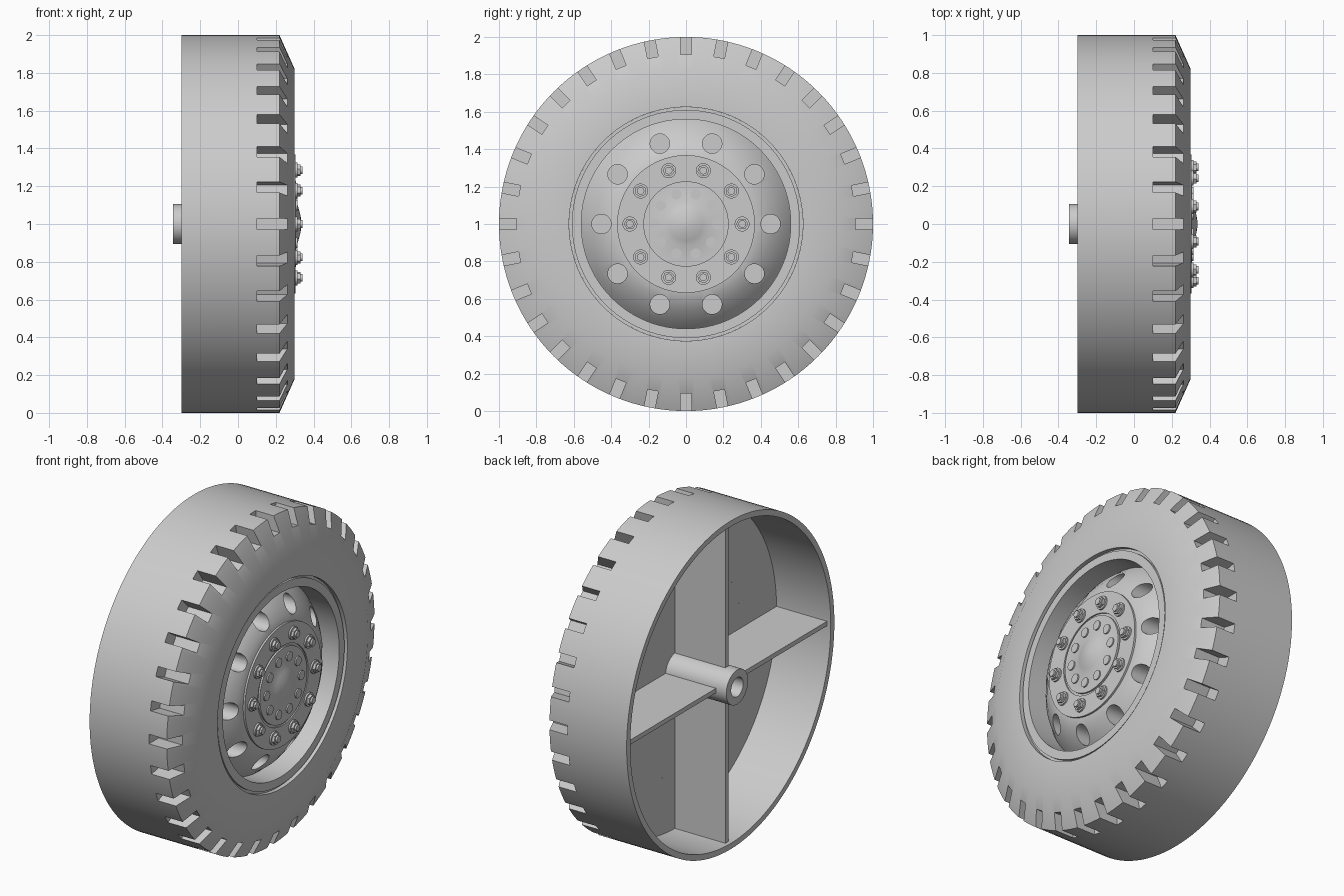
import bpy, bmesh
from math import pi, tau, cos, sin, radians
from mathutils import Matrix, Vector

if "Cube" in bpy.data.objects:
    bpy.data.objects.remove(bpy.data.objects["Cube"])

grey = bpy.data.materials.new("plain_grey")
grey.use_nodes = True
COLOUR = (0.6, 0.6, 0.6, 1)
grey.diffuse_color = COLOUR
grey.node_tree.nodes["Principled BSDF"].inputs["Base Color"].default_value = COLOUR

AXLE = Matrix.Translation((0, 0, 1))      # wheel axis runs along x at this height
TO_X = Matrix.Rotation(pi / 2, 4, 'Y')


def finish(name, bm):
    bmesh.ops.recalc_face_normals(bm, faces=bm.faces)
    bm.transform(AXLE)
    mesh = bpy.data.meshes.new(name)
    bm.to_mesh(mesh)
    bm.free()
    mesh.materials.append(grey)
    obj = bpy.data.objects.new(name, mesh)
    bpy.context.scene.collection.objects.link(obj)
    return obj


def lathe(name, profile, steps=96, closed=True):
    """Revolve an (x, radius) outline about the wheel axis."""
    bm = bmesh.new()
    verts = [bm.verts.new((x, 0, r)) for x, r in profile]
    pairs = list(zip(verts, verts[1:]))
    if closed:
        pairs.append((verts[-1], verts[0]))
    edges = [bm.edges.new(p) for p in pairs]
    bmesh.ops.spin(bm, geom=verts + edges, cent=(0, 0, 0), axis=(1, 0, 0),
                   angle=tau, steps=steps, use_duplicate=False)
    bmesh.ops.remove_doubles(bm, verts=bm.verts, dist=0.0001)
    return finish(name, bm)


def cylinder(bm, x0, x1, radius, sides, at=Matrix.Identity(4)):
    bmesh.ops.create_cone(bm, cap_ends=True, segments=sides, radius1=radius,
                          radius2=radius, depth=x1 - x0,
                          matrix=at @ Matrix.Translation(((x0 + x1) / 2, 0, 0)) @ TO_X)


def box(bm, low, high, at=Matrix.Identity(4)):
    low, high = Vector(low), Vector(high)
    bmesh.ops.create_cube(bm, size=1, matrix=at @ Matrix.Translation((low + high) / 2)
                          @ Matrix.Diagonal((*(high - low), 1)))


def around(count, radius=0):
    """Evenly spaced placements around the axis."""
    for i in range(count):
        yield Matrix.Rotation(tau * i / count, 4, 'X') @ Matrix.Translation((0, radius, 0))


def carve(obj, bm):
    cutter = finish("cutter", bm)
    cutter.hide_render = True
    mod = obj.modifiers.new("carve", 'BOOLEAN')
    mod.operation, mod.solver, mod.object = 'DIFFERENCE', 'EXACT', cutter
    bpy.context.view_layer.objects.active = obj
    bpy.ops.object.modifier_apply(modifier=mod.name)
    bpy.data.objects.remove(cutter)


parts = []

# Tyre shell, open at the back, with tread notches on the outer shoulder
tyre = lathe("tyre", [(-.3, 1), (.22, 1), (.3, .82), (.3, .625),
                      (.065, .625), (.065, .965), (-.3, .965)], steps=128)
notches = bmesh.new()
for place in around(32):
    box(notches, (.1, .907, -.029), (.4, 1.1, .029), place)
carve(tyre, notches)
parts.append(tyre)

# Rim lip and domed disc with ten round pockets
rim = lathe("rim", [(.065, 0), (.065, .625), (.275, .625), (.275, .61), (.29, .61),
                    (.29, .56), (.15, .56), (.2, .52), (.25, .46), (.28, .41),
                    (.295, .36), (.295, 0)])
pockets = bmesh.new()
for place in around(10, .452):
    cylinder(pockets, .11, .4, .052, 32, place)
carve(rim, pockets)
parts.append(rim)

# Hub plate with ring groove and central dome
parts.append(lathe("hub_plate", [(.28, 0), (.28, .368), (.304, .368), (.304, .242),
                                 (.296, .242), (.296, .228), (.307, .228), (.307, .12),
                                 (.319, .09), (.33, .05), (.335, .02), (.336, 0)]))

# Wheel nuts: washer, hexagon and stud
nuts = bmesh.new()
for place in around(10, .3):
    cylinder(nuts, .295, .314, .04, 24, place)
    cylinder(nuts, .31, .33, .032, 6, place)
    cylinder(nuts, .325, .341, .02, 16, place)
parts.append(finish("wheel_nuts", nuts))

# Small hub bolts
bolts = bmesh.new()
for place in around(10, .167):
    cylinder(bolts, .3, .315, .028, 20, place)
parts.append(finish("hub_bolts", bolts))

# Axle tube and four ribs inside the back
parts.append(lathe("axle_tube", [(-.345, .105), (.07, .105), (.07, .058), (-.345, .058)], 48))
ribs = bmesh.new()
for place in around(4):
    box(ribs, (-.275, .09, -.014), (.07, .97, .014), place)
parts.append(finish("back_ribs", ribs))

# Smooth the round surfaces, keep hard edges
bpy.ops.object.select_all(action='DESELECT')
for obj in parts:
    obj.select_set(True)
bpy.context.view_layer.objects.active = tyre
bpy.ops.object.shade_smooth_by_angle(angle=radians(30))
